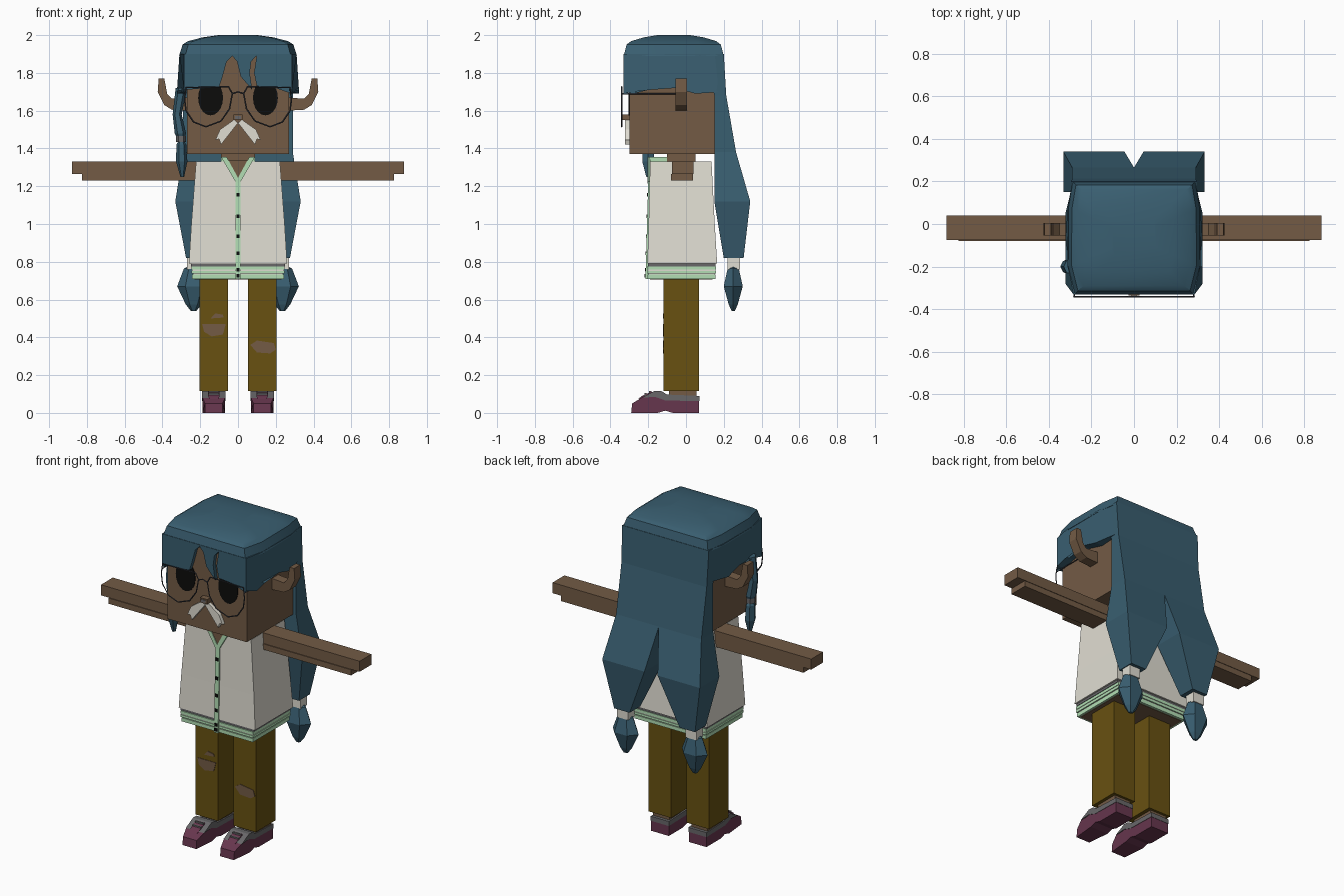
import bpy, bmesh, math
from mathutils import Vector

if "Cube" in bpy.data.objects:
    bpy.data.objects.remove(bpy.data.objects["Cube"])


def material(name, *rgb):
    lin = [((c / 255 + 0.055) / 1.055) ** 2.4 for c in rgb] + [1]
    m = bpy.data.materials.new(name)
    m.use_nodes = True
    m.diffuse_color = lin
    m.node_tree.nodes["Principled BSDF"].inputs["Base Color"].default_value = lin
    return m


SKIN = material("brown skin", 115, 91, 69)
HAIR = material("blue hair", 57, 94, 112)
WHITE = material("off white", 224, 221, 210)
MINT = material("mint trim", 178, 222, 180)
PANTS = material("ochre cloth", 104, 81, 17)
SHOE = material("maroon shoe", 103, 54, 78)
GREY = material("grey trim", 104, 103, 105)
BLACK = material("black", 12, 12, 11)
WIRE = material("dark wire", 62, 64, 72)


def finish(name, bm, mat, smooth=False):
    bmesh.ops.recalc_face_normals(bm, faces=bm.faces)
    me = bpy.data.meshes.new(name)
    bm.to_mesh(me)
    bm.free()
    me.materials.append(mat)
    ob = bpy.data.objects.new(name, me)
    bpy.context.collection.objects.link(ob)
    if smooth:
        bpy.ops.object.select_all(action='DESELECT')
        ob.select_set(True)
        bpy.context.view_layer.objects.active = ob
        bpy.ops.object.shade_smooth_by_angle(angle=math.radians(30))
    return ob


def loft(name, rings, mat, smooth=False):
    """Skin a list of equal-length rings of 3D points, capped at both ends."""
    bm = bmesh.new()
    rows = [[bm.verts.new(p) for p in r] for r in rings]
    n = len(rows[0])
    for a, b in zip(rows, rows[1:]):
        for i in range(n):
            j = (i + 1) % n
            bm.faces.new((a[i], a[j], b[j], b[i]))
    bm.faces.new(rows[0])
    bm.faces.new(rows[-1])
    return finish(name, bm, mat, smooth)


def rect(x0, x1, y0, y1, z):
    return [(x0, y0, z), (x1, y0, z), (x1, y1, z), (x0, y1, z)]


def box(name, x0, x1, y0, y1, z0, z1, mat):
    return loft(name, [rect(x0, x1, y0, y1, z) for z in (z0, z1)], mat)


def plate(name, pts, y0, y1, mat, s=1):
    """Extrude an (x, z) outline along y; s=-1 mirrors it."""
    return loft(name, [[(s * x, y, z) for x, z in pts] for y in (y0, y1)], mat)


def side_plate(name, pts, x0, x1, mat):
    """Extrude a (y, z) outline along x."""
    return loft(name, [[(x, y, z) for y, z in pts] for x in (x0, x1)], mat)


def ngon(cx, cy, rx, ry, z, n=8):
    return [(cx + rx * math.cos(math.tau * i / n), cy + ry * math.sin(math.tau * i / n), z)
            for i in range(n)]


def wire(name, pts, closed):
    cu = bpy.data.curves.new(name, 'CURVE')
    cu.dimensions = '3D'
    cu.bevel_depth = 0.004
    cu.bevel_resolution = 0
    sp = cu.splines.new('POLY')
    sp.points.add(len(pts) - 1)
    for p, co in zip(sp.points, pts):
        p.co = (*co, 1)
    sp.use_cyclic_u = closed
    cu.materials.append(WIRE)
    bpy.context.collection.objects.link(bpy.data.objects.new(name, cu))


# Head, neck and nose
box("head", -.27, .27, -.30, .15, 1.37, 1.9, SKIN)
box("neck", -.09, .09, -.10, .05, 1.3, 1.38, SKIN)
box("nose", -.025, .025, -.335, -.30, 1.55, 1.58, SKIN)
box("nose_tip", -.015, .015, -.338, -.334, 1.557, 1.573, GREY)

# Shirt with hem, placket and buttons
loft("shirt", [rect(-.26, .26, -.205, .165, .79), rect(-.247, .247, -.198, .152, 1.0),
               rect(-.222, .222, -.19, .135, 1.33)], WHITE)
box("hem_seam", -.25, .25, -.2, .155, .775, .79, GREY)
for i, (z0, z1, mat, d) in enumerate([(.71, .732, MINT, 0), (.732, .738, WHITE, -.004),
                                      (.738, .752, MINT, .004), (.752, .758, WHITE, 0),
                                      (.758, .775, MINT, .004)]):
    box(f"hem_band_{i}", -.243 - d, .243 + d, -.203 - d, .155 + d, z0, z1, mat)
box("hips", -.23, .23, -.19, .14, .707, .72, SKIN)


def shirt_front(z):
    return -.205 + (z - .79) * .028


loft("placket", [rect(-.014, .014, shirt_front(z) - .007, shirt_front(z) + .01, z)
                 for z in (.708, .79, 1.0, 1.225)], MINT)
for z in (1.155, 1.04, .935, .845, .757, .727):
    y = shirt_front(z)
    box("button", -.009, .009, y - .012, y, z - .009, z + .009, BLACK)
plate("chest_opening", [(-.065, 1.335), (0, 1.225), (.065, 1.335)], -.199, -.18, SKIN)

# Hair cap: a shallow dome over an eight-sided outline
half = [(.28, -.33), (.312, -.2), (.31, .08), (.29, .2)]
outline = half + [(-x, y) for x, y in reversed(half)]
loft("hair_dome", [[(x * s, -.065 + (y + .065) * s, z) for x, y in outline]
                   for z, s in ((1.89, 1), (1.95, .94), (1.968, .85), (1.988, .6), (2.0, .33))],
     HAIR, True)

# Fringe with two partings
plate("fringe", [(-.282, 1.9), (-.282, 1.71), (-.1, 1.725), (-.085, 1.77), (-.06, 1.86),
                 (-.03, 1.89), (-.005, 1.86), (.015, 1.78), (.075, 1.71), (.062, 1.80),
                 (.07, 1.86), (.1, 1.895), (.085, 1.8), (.1, 1.73), (.2, 1.72),
                 (.282, 1.69), (.282, 1.9)], -.33, -.306, HAIR)

tail = [(1.9, 0, .295, .1, .2), (1.68, 0, .29, .15, .213), (1.38, 0, .29, .15, .265),
        (1.12, .045, .332, .15, .34), (.82, .17, .275, .2, .305)]
lens = [(.03, 1.69), (.045, 1.61), (.09, 1.545), (.17, 1.515), (.235, 1.54),
        (.275, 1.60), (.283, 1.66), (.275, 1.722), (.05, 1.727)]

for s, side in ((1, "left"), (-1, "right")):
    # Hair over the sides of the head
    ob = side_plate(f"{side}_side_hair", [(-.33, 1.9), (-.33, 1.70), (-.28, 1.69), (-.2, 1.71),
                                          (-.06, 1.72), (.05, 1.69), (.2, 1.7), (.2, 1.9),
                                          (.08, 1.9), (-.2, 1.9)], s * .272, s * .32, HAIR)
    for v in ob.data.vertices:
        if abs(v.co.x) > .3:
            corner = v.co.y < -.3 or v.co.y > .15
            v.co.x = s * (.285 if corner else .31 if v.co.z > 1.8 else .322)

    # Long tail down the back, tie and tuft
    loft(f"{side}_tail", [rect(s * a, s * b, c, d, z) for z, a, b, c, d in tail], HAIR)
    box(f"{side}_tail_tie", s * .195, s * .27, .22, .285, .76, .83, WHITE)
    loft(f"{side}_tail_tuft", [ngon(s * .235, .25, r * 1.5, r, z, 6) for z, r in
                               ((.54, .01), (.575, .028), (.67, .058), (.765, .034), (.775, .02))],
         HAIR)

    # Curled ear
    plate(f"{side}_ear", [(.26, 1.60), (.35, 1.605), (.39, 1.63), (.425, 1.70), (.42, 1.77),
                          (.39, 1.77), (.375, 1.69), (.35, 1.663), (.26, 1.67)],
          -.055, .005, SKIN, s)

    # Eye, moustache, spectacles
    plate(f"{side}_eye", [(.145 + x, 1.668 + z) for x, z, _ in ngon(0, 0, .066, .093, 0, 20)],
          -.304, -.298, BLACK, s)
    plate(f"{side}_moustache", [(.0, 1.535), (.02, 1.553), (.095, 1.5), (.12, 1.445),
                                (.10, 1.45), (.09, 1.42)], -.322, -.3, WHITE, s)
    wire(f"{side}_lens_rim", [(s * x, -.341, z) for x, z in lens], True)
    wire(f"{side}_temple", [(s * .28, -.341, 1.69), (s * .28, -.03, 1.69)], False)

    # Arm with a shorter lower slab
    box(f"{side}_arm", s * .2, s * .88, -.075, .04, 1.265, 1.33, SKIN)
    box(f"{side}_lower_arm", s * .2, s * .825, -.08, .037, 1.23, 1.265, SKIN)

    # Collar flap and collar side
    plate(f"{side}_collar", [(0, 1.215), (.016, 1.228), (.09, 1.355), (.06, 1.355), (0, 1.245)],
          -.203, -.187, MINT, s)
    box(f"{side}_collar_top", s * .06, s * .09, -.19, .04, 1.325, 1.355, MINT)

    # Trouser leg and ankle
    box(f"{side}_trouser_leg", s * .052, s * .205, -.12, .07, .115, .712, PANTS)
    box(f"{side}_ankle", s * .075, s * .185, -.09, .055, .08, .12, SKIN)

    # Shoe: sole, trim and tongue, narrowed at the toe
    parts = [
        ("shoe", SHOE, .06, [(-.29, 0), (-.285, .05), (-.235, .08), (-.165, .095), (-.11, .066),
                             (.07, .062), (.07, 0), (-.07, 0), (-.11, .012), (-.15, 0)]),
        ("shoe_trim", GREY, .062, [(-.235, .08), (-.165, .117), (-.13, .115), (-.1, .097),
                                   (.072, .09), (.072, .062), (-.11, .066), (-.165, .085)]),
        ("shoe_tongue", SHOE, .03, [(-.255, .073), (-.235, .088), (-.18, .115), (-.18, .09)])]
    for name, mat, w, pts in parts:
        ob = side_plate(f"{side}_{name}", pts, s * .128 - w, s * .128 + w, mat)
        for v in ob.data.vertices:
            if v.co.y < -.24:
                v.co.x = s * .128 + (v.co.x - s * .128) * .78
    for y, z in ((-.215, .1), (-.19, .113)):
        box(f"{side}_lace", s * .1, s * .156, y - .005, y + .005, z - .02, z + .004, GREY)

wire("spectacle_bridge", [(-.03, -.341, 1.69), (0, -.341, 1.70), (.03, -.341, 1.69)], False)

# Hanging lock at one side of the face
loft("face_lock", [ngon(x, -.2, r, r * 1.2, z, 6) for z, x, r in
                   ((1.72, -.3, .03), (1.58, -.322, .024), (1.48, -.305, .03), (1.44, -.3, .015),
                    (1.42, -.3, .026), (1.33, -.298, .03), (1.25, -.295, .01))], HAIR)
loft("lock_tie", [ngon(-.302, -.2, .026, .03, z, 6) for z in (1.435, 1.465)], GREY)

# Torn patches on the trousers
for i, pts in enumerate([
        [(-.19, .47), (-.065, .47), (-.08, .415), (-.14, .405), (-.18, .43)],
        [(-.145, .5), (-.12, .527), (-.08, .52), (-.075, .505)],
        [(.065, .36), (.1, .383), (.19, .37), (.2, .335), (.17, .315), (.1, .32)]]):
    plate(f"torn_patch_{i}", pts, -.123, -.118, SKIN)
